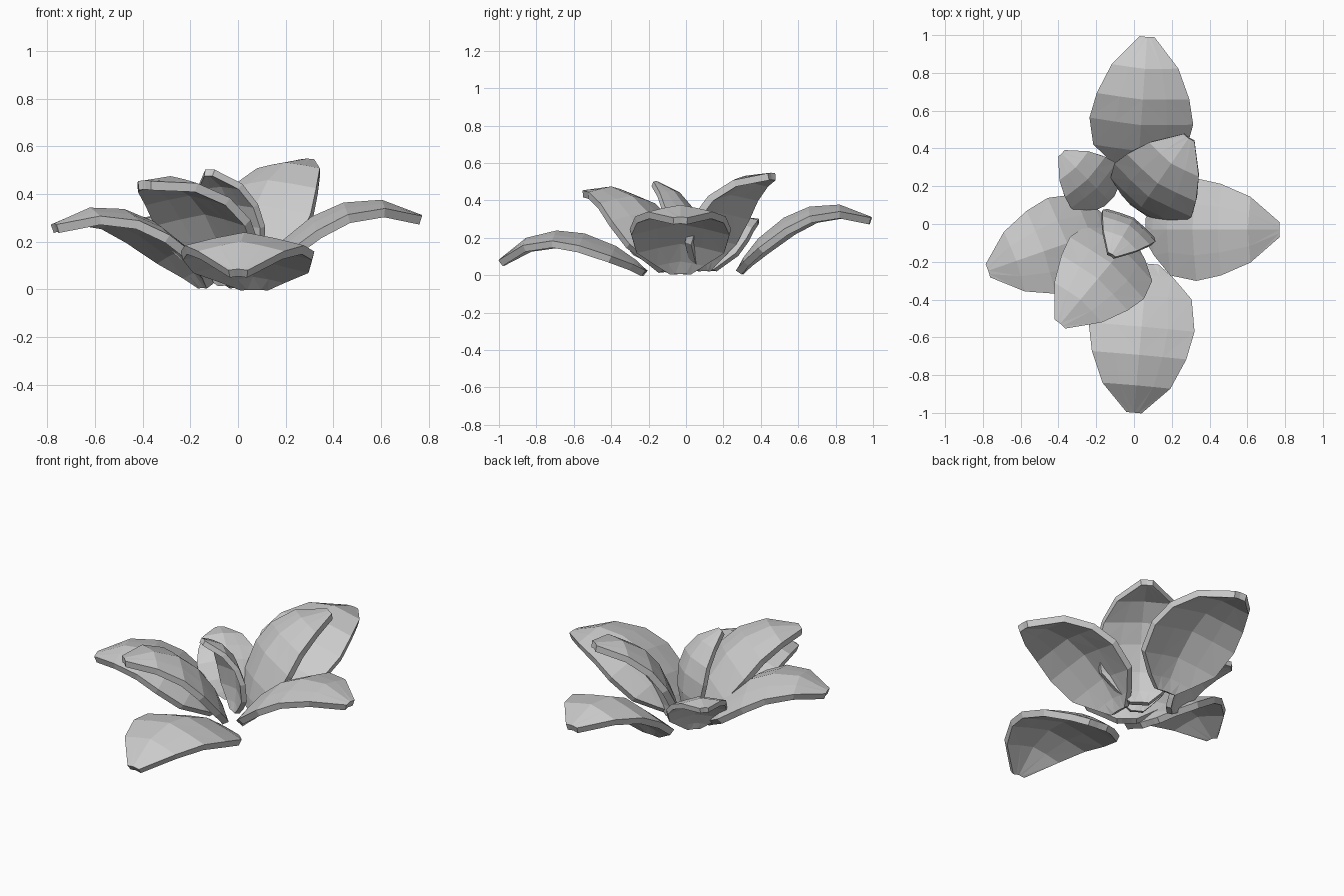
import bpy
from mathutils import Vector, Matrix

cube = bpy.data.objects.get("Cube")
if cube:
    bpy.data.objects.remove(cube, do_unlink=True)

# One plain grey for every leaf
grey = bpy.data.materials.new("leaf_grey")
grey.use_nodes = True
colour = (0.6, 0.6, 0.6, 1)
grey.diffuse_color = colour
grey.node_tree.nodes["Principled BSDF"].inputs["Base Color"].default_value = colour

# Arched leaf along its chord: distance, half width, ridge height, edge height
CHORD = 0.79
STATIONS = [
    (0.00, 0.06, 0.00, 0.00),
    (0.06, 0.14, 0.055, 0.03),
    (0.17, 0.25, 0.125, 0.07),
    (0.34, 0.28, 0.185, 0.12),
    (0.49, 0.25, 0.195, 0.14),
    (0.65, 0.18, 0.15, 0.11),
    (CHORD, 0.04, 0.03, 0.025),
]
ACROSS = [-1, -0.5, 0, 0.5, 1]


def leaf(name, base, tip, width=1.0, thickness=0.038):
    """Arched, ridged leaf stretched from base to tip."""
    base, tip = Vector(base), Vector(tip)
    along = (tip - base).normalized()
    side = Vector((0, 0, 1)).cross(along).normalized()
    up = along.cross(side)
    frame = Matrix((along, side, up)).transposed()
    size = (tip - base).length / CHORD

    verts, faces = [], []
    for dist, half, ridge, edge in STATIONS:
        for f in ACROSS:
            height = ridge - (ridge - edge) * abs(f) ** 1.2
            local = Vector((dist, half * f * width, height)) * size
            verts.append(base + frame @ local)

    # Triangles mirrored about the ridge
    n = len(ACROSS)
    for i in range(len(STATIONS) - 1):
        for j in range(n - 1):
            a = i * n + j
            b, c, d = a + n, a + n + 1, a + 1
            if j < n // 2:
                faces += [(a, b, c), (a, c, d)]
            else:
                faces += [(a, b, d), (b, c, d)]

    mesh = bpy.data.meshes.new(name)
    mesh.from_pydata(verts, [], faces)
    mesh.materials.append(grey)
    obj = bpy.data.objects.new(name, mesh)
    bpy.context.collection.objects.link(obj)
    solid = obj.modifiers.new("thickness", 'SOLIDIFY')
    solid.thickness = thickness
    solid.offset = -1
    return obj


# Wide outer leaves
leaf("outer_leaf_back", (0.02, 0.27, 0.025), (0.07, 1.0, 0.285))
leaf("outer_leaf_front", (0.07, -0.21, 0.025), (0.0, -1.0, 0.055))
leaf("outer_leaf_left", (0.06, -0.03, 0.025), (0.78, -0.03, 0.285))
leaf("outer_leaf_right", (-0.12, -0.02, 0.025), (-0.78, -0.25, 0.25))

# Steeper inner leaves
leaf("inner_leaf_back_left", (0.025, 0.07, 0.025), (0.30, 0.47, 0.53))
leaf("inner_leaf_front_right", (-0.02, -0.085, 0.025), (-0.40, -0.54, 0.435))

# Small leaves near the heart
leaf("small_leaf_back_right", (-0.13, 0.12, 0.03), (-0.39, 0.38, 0.29), 1.06, 0.03)
leaf("small_leaf_centre", (-0.015, 0.01, 0.03), (-0.125, -0.175, 0.495), 0.9, 0.03)
